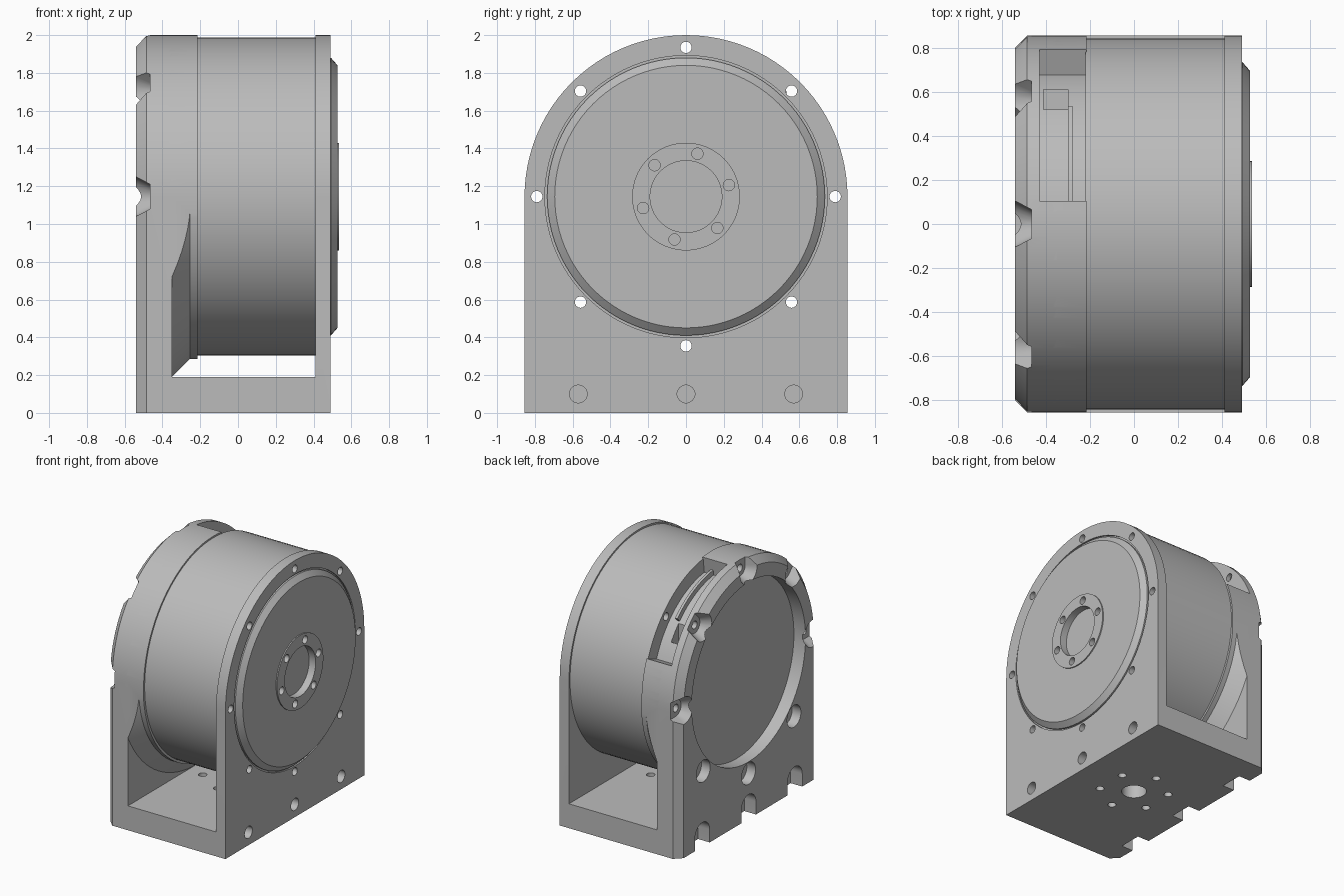
import bpy, bmesh
from math import sin, cos, pi, radians, sqrt

cube = bpy.data.objects.get("Cube")
if cube:
    bpy.data.objects.remove(cube, do_unlink=True)

AXIS = 1.145      # height of the drum axis
R = 0.855         # arch radius and half width

grey = bpy.data.materials.new("machined grey")
grey.use_nodes = True
COLOUR = (0.5, 0.5, 0.5, 1)
grey.diffuse_color = COLOUR
grey.node_tree.nodes["Principled BSDF"].inputs["Base Color"].default_value = COLOUR


def make(name, bm):
    bmesh.ops.recalc_face_normals(bm, faces=bm.faces[:])
    mesh = bpy.data.meshes.new(name)
    bm.to_mesh(mesh)
    bm.free()
    mesh.materials.append(grey)
    ob = bpy.data.objects.new(name, mesh)
    bpy.context.collection.objects.link(ob)
    return ob


def loft(name, rings):
    """Skin a list of closed outlines, capping both ends."""
    bm = bmesh.new()
    loops = [[bm.verts.new(p) for p in ring] for ring in rings]
    n = len(loops[0])
    for a, b in zip(loops, loops[1:]):
        for i in range(n):
            j = (i + 1) % n
            bm.faces.new((a[i], a[j], b[j], b[i]))
    bm.faces.new(loops[0])
    bm.faces.new(loops[-1])
    return make(name, bm)


def circle(x, r, y=0, z=AXIS, n=96):
    return [(x, y + r * cos(2 * pi * i / n), z + r * sin(2 * pi * i / n)) for i in range(n)]


def lathe(name, profile, y=0, z=AXIS, n=96):
    return loft(name, [circle(x, r, y, z, n) for x, r in profile])


def arch(x, r, n=48):
    pts = [(x, r * cos(pi * i / n), AXIS + r * sin(pi * i / n)) for i in range(n + 1)]
    return [(x, r, 0)] + pts + [(x, -r, 0)]


def box(name, lo, hi):
    corners = [(lo[1], lo[2]), (hi[1], lo[2]), (hi[1], hi[2]), (lo[1], hi[2])]
    return loft(name, [[(x, y, z) for y, z in corners] for x in (lo[0], hi[0])])


def sector(name, x0, x1, r0, r1, a0, a1, n=24):
    angles = [radians(a0 + (a1 - a0) * i / n) for i in range(n + 1)]
    path = [(r0, a) for a in angles] + [(r1, a) for a in reversed(angles)]
    return loft(name, [[(x, r * cos(a), AXIS + r * sin(a)) for r, a in path] for x in (x0, x1)])


def pin_z(name, x, y, r, n=32):
    return loft(name, [[(x + r * cos(2 * pi * i / n), y + r * sin(2 * pi * i / n), z)
                        for i in range(n)] for z in (-0.1, 0.25)])


def hull_slot(name, profile, start, end):
    """Cutter swept between two centres, wider towards the open face."""
    bm = bmesh.new()
    for y, z in (start, end):
        for x, r in profile:
            for p in circle(x, r, y, z, 32):
                bm.verts.new(p)
    out = bmesh.ops.convex_hull(bm, input=bm.verts[:])
    loose = [v for v in bm.verts if not v.link_faces]
    bmesh.ops.delete(bm, geom=loose, context='VERTS')
    bmesh.ops.dissolve_limit(bm, angle_limit=0.01, verts=bm.verts[:], edges=bm.edges[:])
    return make(name, bm)


def boolean(target, tool, op='DIFFERENCE', keep=False):
    mod = target.modifiers.new("cut", 'BOOLEAN')
    mod.operation, mod.solver, mod.object = op, 'EXACT', tool
    bpy.context.view_layer.objects.active = target
    bpy.ops.object.modifier_apply(modifier=mod.name)
    if not keep:
        bpy.data.objects.remove(tool, do_unlink=True)


# Bracket: thick chamfered wall, conical collar, foot and thin face plate
bracket = loft("bracket", [arch(-0.54, R - 0.055), arch(-0.485, R), arch(-0.35, R)])
collar = lathe("collar", [(-0.37, 0.975), (-0.255, 0.86), (-0.215, 0.86)])
boolean(collar, loft("limit", [arch(-0.4, R), arch(-0.2, R)]), 'INTERSECT')
boolean(bracket, collar, 'UNION')
boolean(bracket, box("foot", (-0.45, -R, 0), (0.45, R, 0.19)), 'UNION')
boolean(bracket, loft("face_plate", [arch(0.41, R), arch(0.49, R)]), 'UNION')

# Drum body, output disc and raised flange
drum = lathe("drum", [(-0.22, 0.842), (0.42, 0.842)])
disc = lathe("output_disc", [(0.45, 0.735), (0.492, 0.735), (0.527, 0.695)])
flange = lathe("output_flange", [(0.5, 0.285), (0.536, 0.285)])

# Shallow groove around the disc and the large recess in the thick wall
boolean(bracket, lathe("groove", [(0.478, 0.747), (0.6, 0.747)]))
boolean(bracket, lathe("recess", [(-0.6, 0.70), (-0.44, 0.70)]))

# Eight through holes, with open scallops above the axis and counterbores below
for k in range(8):
    a = k * pi / 4
    y, z = 0.79 * cos(a), AXIS + 0.79 * sin(a)
    hole = lathe("hole", [(-0.7, 0.03), (0.7, 0.03)], y, z, 24)
    boolean(drum, hole, keep=True)
    boolean(bracket, hole)
    if k <= 4:
        outer = (0.97 * cos(a), AXIS + 0.97 * sin(a))
        tool = hull_slot("scallop", [(-0.465, 0.065), (-0.55, 0.11)], (y, z), outer)
    else:
        tool = lathe("counterbore", [(-0.6, 0.085), (-0.465, 0.085)], y, z, 32)
    boolean(bracket, tool)

# Foot bolts: blind holes in the face plate, scallops under the thick wall
for y in (-0.57, 0, 0.57):
    boolean(bracket, lathe("bolt_hole", [(0.3, 0.047), (0.6, 0.047)], y, 0.1, 32))
    boolean(bracket, hull_slot("foot_scallop", [(-0.44, 0.09), (-0.6, 0.09)], (y, 0.1), (y, -0.2)))

# Mounting pattern through the foot
boolean(bracket, pin_z("foot_bore", 0, 0, 0.09))
for k in range(6):
    a = pi / 6 + k * pi / 3
    boolean(bracket, pin_z("foot_hole", 0.25 * cos(a), 0.25 * sin(a), 0.03))

# Output flange bore and bolt circle
for part in (disc, flange):
    bore = lathe("bore", [(0.48, 0.19), (0.6, 0.19)], n=64)
    boolean(part, bore)
    for k in range(6):
        a = radians(15 + 60 * k)
        boolean(part, lathe("flange_hole", [(0.48, 0.03), (0.6, 0.03)],
                            0.235 * cos(a), AXIS + 0.235 * sin(a), 24))

# Cable pocket on the shoulder with its socket and guide rib
boolean(bracket, sector("pocket", -0.43, -0.2, 0.73, 1.0, 22, 83))
boolean(bracket, box("socket", (-0.41, 0.52, 1.45), (-0.30, 0.61, 1.8)))
rib = sector("cable_rib", -0.30, -0.28, 0.71, 0.77, 46, 84)

for ob in (bracket, drum, disc, flange, rib):
    bpy.ops.object.select_all(action='DESELECT')
    ob.select_set(True)
    bpy.context.view_layer.objects.active = ob
    bpy.ops.object.shade_smooth_by_angle(angle=radians(25))
